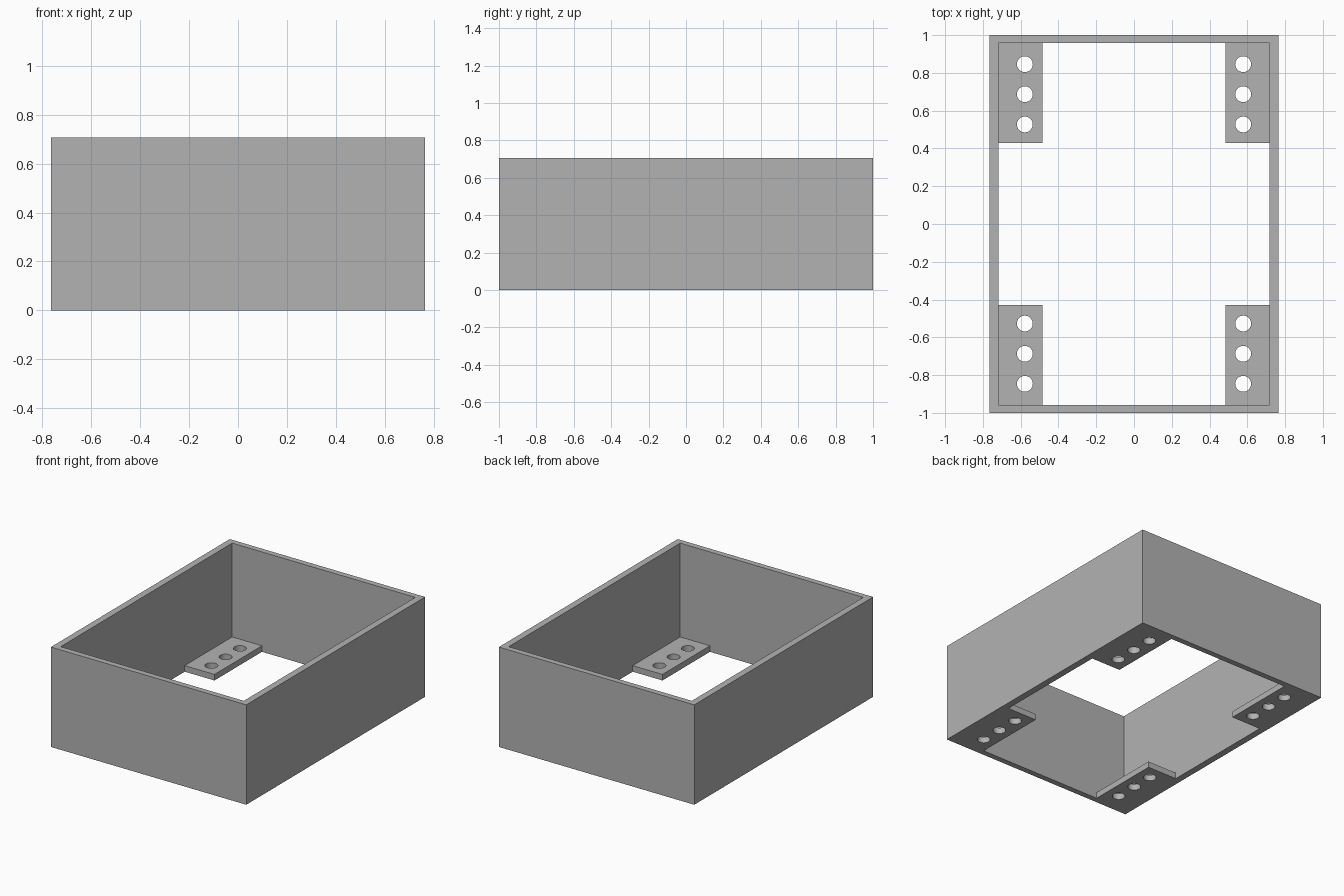
import bpy

cube = bpy.data.objects.get("Cube")
if cube:
    bpy.data.objects.remove(cube, do_unlink=True)

HX, HY, HEIGHT = 0.765, 1.0, 0.707     # outer half sizes and height
IX, IY = 0.717, 0.959                  # inner wall faces
TAB_X, TAB_Y, TAB_T = 0.484, 0.428, 0.043
HOLE_X, HOLE_YS, HOLE_R = 0.578, (0.527, 0.687, 0.846), 0.042

grey = bpy.data.materials.new("plain grey")
grey.use_nodes = True
colour = (0.45, 0.45, 0.45, 1)
grey.diffuse_color = colour
grey.node_tree.nodes["Principled BSDF"].inputs["Base Color"].default_value = colour


def box(name, hx, hy, z0, z1):
    bpy.ops.mesh.primitive_cube_add(size=2, location=(0, 0, (z0 + z1) / 2))
    ob = bpy.context.object
    ob.name = name
    ob.scale = (hx, hy, (z1 - z0) / 2)
    bpy.ops.object.transform_apply(location=True, scale=True)
    ob.data.materials.append(grey)
    return ob


def cut(target, cutter):
    mod = target.modifiers.new("cut", "BOOLEAN")
    mod.operation, mod.solver, mod.object = "DIFFERENCE", "EXACT", cutter
    bpy.context.view_layer.objects.active = target
    bpy.ops.object.modifier_apply(modifier=mod.name)
    bpy.data.objects.remove(cutter, do_unlink=True)


# Solid block hollowed from above, leaving a thin floor
frame = box("box_frame", HX, HY, 0, HEIGHT)
cut(frame, box("cavity", IX, IY, TAB_T, HEIGHT + 0.1))

# Cross-shaped floor opening leaves a mounting tab in each corner
cut(frame, box("long_opening", TAB_X, IY, -0.1, TAB_T + 0.1))
cut(frame, box("wide_opening", IX, TAB_Y, -0.1, TAB_T + 0.1))

# Three screw holes through every tab
for sx in (-1, 1):
    for sy in (-1, 1):
        for y in HOLE_YS:
            bpy.ops.mesh.primitive_cylinder_add(
                vertices=32, radius=HOLE_R, depth=0.3,
                location=(sx * HOLE_X, sy * y, 0))
            hole = bpy.context.object
            hole.data.materials.append(grey)
            cut(frame, hole)

# Round hole walls, crisp box edges
bpy.ops.object.select_all(action="DESELECT")
frame.select_set(True)
bpy.context.view_layer.objects.active = frame
bpy.ops.object.shade_smooth_by_angle()
